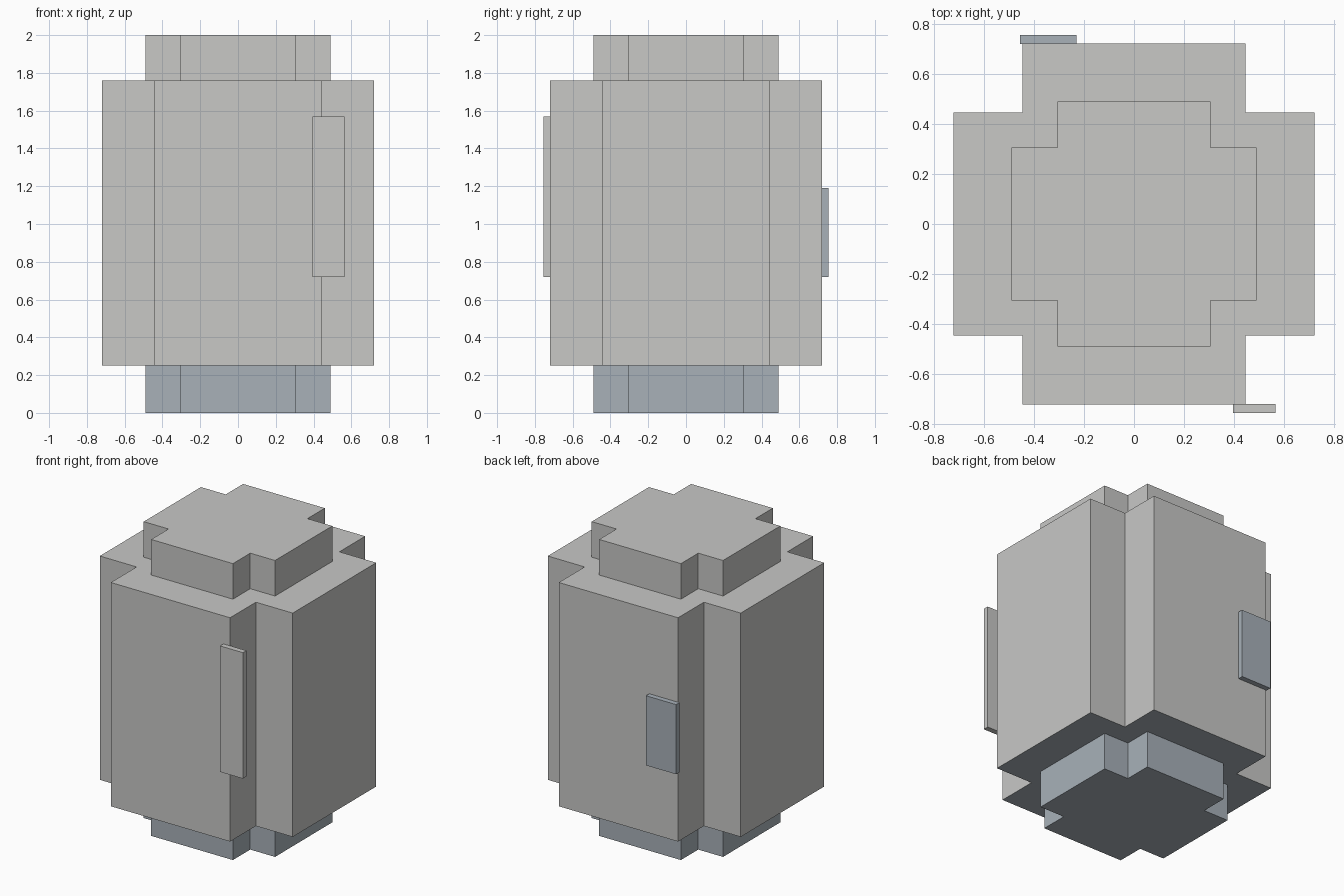
import bpy
import bmesh

cube = bpy.data.objects.get("Cube")
if cube:
    bpy.data.objects.remove(cube, do_unlink=True)


def make_material(name, rgb):
    mat = bpy.data.materials.new(name)
    mat.use_nodes = True
    color = (*rgb, 1.0)
    mat.diffuse_color = color
    bsdf = next(n for n in mat.node_tree.nodes if n.type == "BSDF_PRINCIPLED")
    bsdf.inputs["Base Color"].default_value = color
    return mat


light_gray = make_material("light gray", (0.578, 0.578, 0.565))
blue_gray = make_material("blue gray", (0.392, 0.440, 0.485))


def prism(name, outline, bottom, top, side_mat, under_mat=None):
    """Extrude a flat outline upward; downward faces may take their own colour."""
    mesh = bpy.data.meshes.new(name)
    bm = bmesh.new()
    base = bm.faces.new([bm.verts.new((x, y, bottom)) for x, y in outline])
    grown = bmesh.ops.extrude_face_region(bm, geom=[base], use_keep_orig=True)
    raised = [g for g in grown["geom"] if isinstance(g, bmesh.types.BMVert)]
    bmesh.ops.translate(bm, verts=raised, vec=(0, 0, top - bottom))
    bmesh.ops.recalc_face_normals(bm, faces=bm.faces)
    mesh.materials.append(side_mat)
    if under_mat:
        mesh.materials.append(under_mat)
        for face in bm.faces:
            face.material_index = int(face.normal.z < -0.5)
    bm.to_mesh(mesh)
    bm.free()
    obj = bpy.data.objects.new(name, mesh)
    bpy.context.scene.collection.objects.link(obj)
    return obj


def cross(reach, arm):
    """Plus-shaped outline, built by turning one corner through four quarters."""
    points = []
    corner = [(reach, -arm), (reach, arm), (arm, arm)]
    for _ in range(4):
        points += corner
        corner = [(-y, x) for x, y in corner]
    return points


def rectangle(x0, x1, y0, y1):
    return [(x0, y0), (x1, y0), (x1, y1), (x0, y1)]


# Stacked cross-shaped sections
prism("base", cross(0.49, 0.305), 0.0, 0.25, blue_gray)
prism("body", cross(0.72, 0.445), 0.25, 1.76, light_gray, blue_gray)
prism("cap", cross(0.49, 0.305), 1.76, 2.0, light_gray)

# Side plates
prism("front_plate", rectangle(0.395, 0.565, -0.755, -0.718), 0.72, 1.57, light_gray)
prism("back_plate", rectangle(-0.455, -0.23, 0.718, 0.755), 0.72, 1.19, blue_gray)
